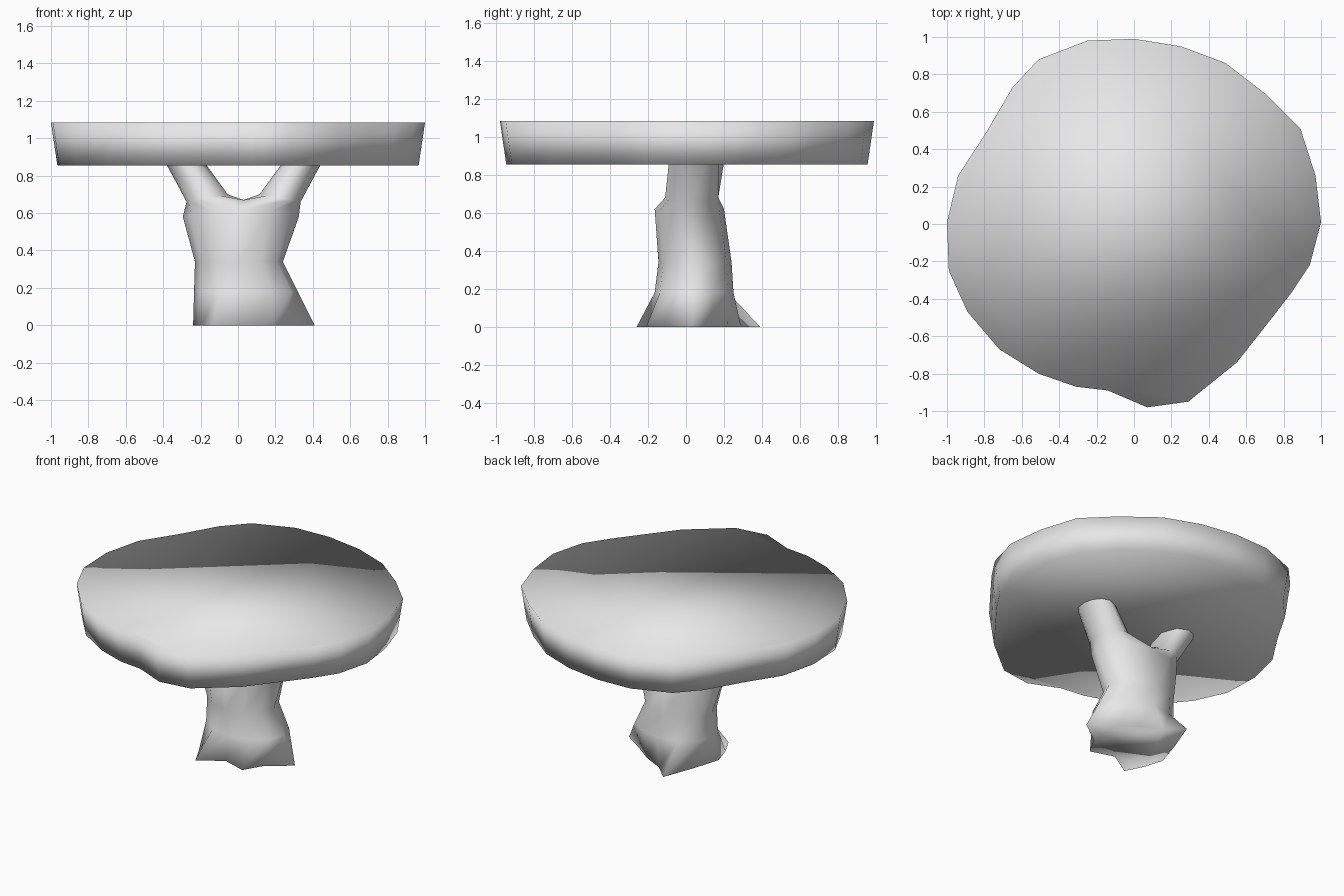
import bpy, bmesh
from math import sin, cos, radians

cube = bpy.data.objects.get("Cube")
if cube:
    bpy.data.objects.remove(cube, do_unlink=True)

# Single plain grey
grey = bpy.data.materials.new("plain_grey")
grey.use_nodes = True
colour = (0.8, 0.8, 0.8, 1)
grey.diffuse_color = colour
grey.node_tree.nodes["Principled BSDF"].inputs["Base Color"].default_value = colour


def finish(bm, name):
    """Turn a bmesh into a fully smooth-shaded grey object."""
    bmesh.ops.recalc_face_normals(bm, faces=bm.faces[:])
    for face in bm.faces:
        face.smooth = True
    mesh = bpy.data.meshes.new(name)
    bm.to_mesh(mesh)
    bm.free()
    mesh.materials.append(grey)
    obj = bpy.data.objects.new(name, mesh)
    bpy.context.collection.objects.link(obj)
    return obj


def add_ring(bm, points):
    return [bm.verts.new(p) for p in points]


def bridge(bm, low, high):
    """Join two closed loops of equal length with quads."""
    count = len(low)
    for i in range(count):
        j = (i + 1) % count
        bm.faces.new((low[i], low[j], high[j], high[i]))


# Tabletop: irregular slab, slightly narrower underneath
outline = [
    (1, .01), (.97, .26), (.89, .51), (.71, .69), (.49, .86), (.25, .95),
    (0, .99), (-.25, .98), (-.51, .88), (-.65, .73), (-.79, .49), (-.94, .26),
    (-1, .01), (-.99, -.25), (-.89, -.47), (-.72, -.67), (-.51, -.8),
    (-.31, -.87), (-.14, -.89), (.07, -.98), (.29, -.95), (.55, -.74),
    (.7, -.55), (.84, -.37), (.94, -.22)]
bm = bmesh.new()
taper = 0.966
under = add_ring(bm, [(x * taper, y * taper, 0.855) for x, y in outline])
upper = add_ring(bm, [(x, y, 1.085) for x, y in outline])
bridge(bm, under, upper)
bm.faces.new(under)
bm.faces.new(upper)
finish(bm, "tabletop")


# Trunk: rooted foot, waist and shoulders
def trunk_ring(z, x_min, x_max, y_min, y_max, lift=0):
    """Twelve-sided oval; lift raises its front and back towards the fork."""
    points = []
    for k in range(12):
        a = radians(k * 30)
        points.append(((x_min + x_max) / 2 + (x_max - x_min) / 2 * cos(a),
                       (y_min + y_max) / 2 + (y_max - y_min) / 2 * sin(a),
                       z + lift * sin(a) ** 2))
    return points


roots = [(.41, .03), (.26, .13), (.14, .22), (0, .29), (-.1, .39), (-.18, .18),
         (-.24, -.01), (-.2, -.14), (-.14, -.26), (.02, -.16), (.18, -.21),
         (.25, -.09)]
bm = bmesh.new()
foot = add_ring(bm, [(x, y, 0) for x, y in roots])
bm.faces.new(foot)
ring = foot
for spec in [(.18, -.235, .32, -.165, .25),
             (.34, -.23, .24, -.145, .24),
             (.58, -.295, .325, -.165, .2, .04)]:
    above = add_ring(bm, trunk_ring(*spec))
    bridge(bm, ring, above)
    ring = above

# Fork: a saddle across the trunk, then one branch on each side
fork_x = 0.03
saddle = add_ring(bm, [(fork_x, y, 0.67) for y in (.1, .02, -.07)])
angles = [-90, -60, -30, 0, 30, 60, 90, 130, 180, 230]


def branch_ring(side, reach, cy, rx, ry, z, tilt):
    points = []
    for angle in angles:
        a = radians(angle)
        points.append((fork_x + side * (reach + rx * cos(a)),
                       cy + ry * sin(a), z - tilt * cos(a)))
    return add_ring(bm, points)


for side, top_y in ((1, .04), (-1, .07)):
    loop = [ring[(9 + side * i) % 12] for i in range(7)] + saddle
    middle = branch_ring(side, .195, .03, .11, .14, .68, .02)
    top = branch_ring(side, .31, top_y, .105, .13, .865, 0)
    bridge(bm, loop, middle)
    bridge(bm, middle, top)
finish(bm, "forked_trunk")
